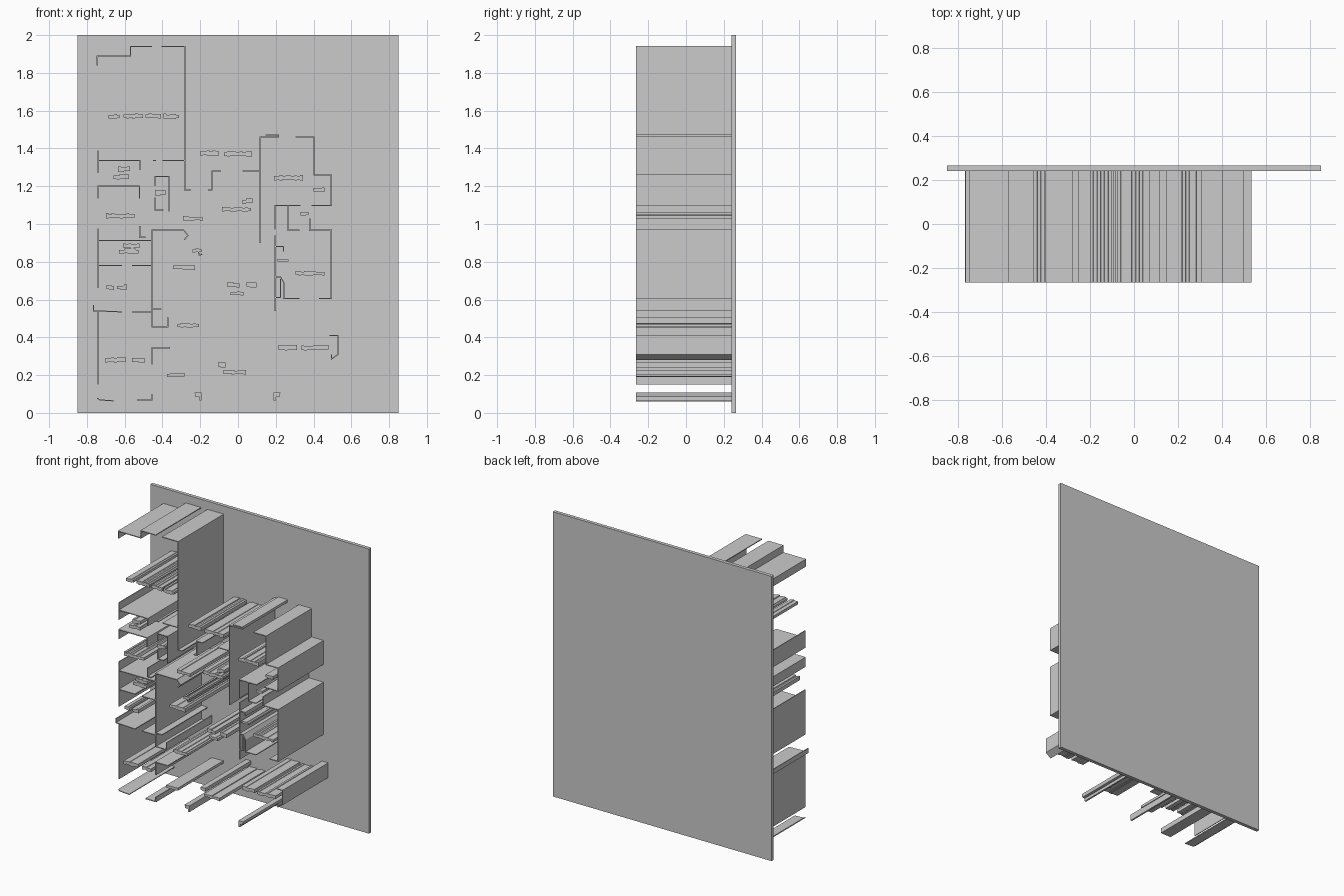
import bpy, bmesh, random
from mathutils import Vector

random.seed(4)
FRONT, BACK = -0.265, 0.24      # depth of everything standing on the slab
T = 0.006                       # wall thickness


def prism(bm, outline):
    """Extrude a closed (x, z) outline from the slab to the front."""
    a = [bm.verts.new((x, FRONT, z)) for x, z in outline]
    b = [bm.verts.new((x, BACK, z)) for x, z in outline]
    n = len(a)
    bm.faces.new(a)
    bm.faces.new(b[::-1])
    for i in range(n):
        j = (i + 1) % n
        bm.faces.new((a[j], a[i], b[i], b[j]))


def finish(name, bm):
    bmesh.ops.recalc_face_normals(bm, faces=bm.faces)
    me = bpy.data.meshes.new(name)
    bm.to_mesh(me)
    bm.free()
    bpy.context.collection.objects.link(bpy.data.objects.new(name, me))


def ribbon(path):
    """Mitred outline of a thin wall following a path."""
    p = [Vector(q) for q in path]
    left, right = [], []
    for i, q in enumerate(p):
        d = []
        if i > 0:
            d.append((q - p[i - 1]).normalized())
        if i < len(p) - 1:
            d.append((p[i + 1] - q).normalized())
        ns = [Vector((-v.y, v.x)) for v in d]
        m = sum(ns, Vector((0, 0))).normalized()
        off = m * (T / 2 / max(m.dot(ns[0]), 0.4))
        left.append(q + off)
        right.append(q - off)
    return left + right[::-1]


def walls(name, *paths):
    bm = bmesh.new()
    for path in paths:
        prism(bm, ribbon(path))
    finish(name, bm)


def ridge(bm, x0, x1, z, h=0.028):
    """A bar with an irregular stepped top and bottom edge."""
    n = max(3, round((x1 - x0) / 0.016))
    top, low = [], []
    for i in range(n):
        a = x0 + (x1 - x0) * i / n
        b = x0 + (x1 - x0) * (i + 1) / n
        t = z + h * random.choice((0.28, 0.4, 0.5))
        u = z - h * random.choice((0.3, 0.42, 0.5))
        top += [(a, t), (b - 0.002, t)]
        low += [(a, u), (b - 0.002, u)]
    prism(bm, top + low[::-1])


def ridges(name, *bars):
    bm = bmesh.new()
    for bar in bars:
        ridge(bm, *bar)
    finish(name, bm)


# back slab
bpy.ops.mesh.primitive_cube_add(size=1, location=(0, 0.2525, 1))
slab = bpy.context.object
slab.name = "base_slab"
slab.scale = (1.7, 0.025, 2)

# large upper left room
walls("upper_left_walls",
      [(-.745, 1.84), (-.745, 1.89), (-.57, 1.89), (-.57, 1.94), (-.455, 1.94)],
      [(-.405, 1.94), (-.282, 1.94), (-.282, 1.18), (-.25, 1.18)],
      [(-.16, 1.18), (-.138, 1.18), (-.138, 1.28), (-.09, 1.28)],
      [(-.45, 1.337), (-.435, 1.337)], [(-.40, 1.337), (-.285, 1.337)])

# small rooms at middle left
walls("middle_left_walls",
      [(-.742, 1.39), (-.742, 1.27)],
      [(-.74, 1.337), (-.518, 1.337), (-.518, 1.285)],
      [(-.742, 1.135), (-.742, 1.20), (-.522, 1.20), (-.522, 1.135)],
      [(-.44, 1.20), (-.44, 1.252), (-.365, 1.252), (-.365, 1.065)],
      [(-.44, 1.14), (-.44, 1.075), (-.395, 1.075)],
      [(-.742, .975), (-.742, .66)],
      [(-.74, .912), (-.455, .912)],
      [(-.74, .78), (-.615, .78)], [(-.56, .78), (-.455, .78)],
      [(-.52, .99), (-.52, .93), (-.49, .93)])

# hall wall and lower left room
walls("lower_left_walls",
      [(-.29, .968), (-.455, .968), (-.455, .455), (-.372, .455), (-.372, .505)],
      [(-.455, .55), (-.405, .55)],
      [(-.765, .57), (-.765, .54), (-.615, .535)],
      [(-.56, .535), (-.455, .535)], [(-.742, .535), (-.742, .15)],
      [(-.455, .255), (-.455, .345), (-.36, .345)],
      [(-.745, .078), (-.73, .068), (-.66, .064)],
      [(-.535, .068), (-.455, .068), (-.455, .10)])

# right wing
walls("upper_right_walls",
      [(.145, 1.472), (.215, 1.472), (.215, 1.46), (.118, 1.46), (.118, .90)],
      [(.025, 1.28), (.115, 1.28)],
      [(.305, 1.46), (.402, 1.46), (.402, 1.26), (.494, 1.26), (.494, 1.098), (.39, 1.098)],
      [(.195, .97), (.195, 1.098), (.33, 1.098)],
      [(.265, 1.098), (.265, .967), (.325, .967)])
walls("lower_right_walls",
      [(.38, 1.03), (.38, .967), (.494, .967), (.494, .605), (.43, .605)],
      [(.197, .94), (.197, .54)],
      [(.2, .88), (.24, .88), (.24, .855)],
      [(.2, .72), (.225, .72), (.242, .69), (.242, .605), (.325, .605)],
      [(.2, .61), (.225, .61), (.225, .71)])

# small posts and curls
walls("small_posts",
      [(.485, .41), (.53, .41), (.53, .31), (.495, .285), (.495, .31)],
      [(-.29, .97), (-.265, .94), (-.285, .915)],
      [(-.235, .85), (-.215, .87), (-.205, .835), (-.19, .84)])
for s, name, x in ((1, "left_corner_post", -.195), (-1, "right_corner_post", .19)):
    bm = bmesh.new()
    prism(bm, [(x - s * .035, .108), (x - s * .03, .085), (x - s * .01, .085),
               (x - s * .01, .065), (x + s * .002, .065), (x + s * .002, .108)][::s])
    finish(name, bm)

# irregular ridged bars inside the rooms
ridges("upper_ridges",
       (-.685, -.625, 1.57), (-.605, -.5, 1.572), (-.49, -.405, 1.572), (-.395, -.31, 1.57),
       (-.2, -.1, 1.375), (-.075, .075, 1.372),
       (-.635, -.57, 1.29), (-.66, -.575, 1.25), (-.44, -.38, 1.165),
       (.19, .345, 1.245), (.4, .46, 1.18, .024))
ridges("middle_ridges",
       (-.7, -.545, 1.043), (-.29, -.185, 1.03), (.025, .08, 1.12), (-.085, .07, 1.077),
       (.33, .375, 1.055, .024), (-.61, -.52, .885), (-.63, -.525, .855),
       (-.345, -.225, .77), (-.24, -.19, .86, .02), (.21, .27, .807, .016),
       (.305, .46, .74, .024))
ridges("lower_ridges",
       (-.695, -.655, .665), (-.64, -.585, .665), (-.055, .01, .678), (.045, .1, .678),
       (-.04, .03, .632, .022), (-.32, -.205, .463), (.215, .315, .345), (.335, .48, .345),
       (-.705, -.59, .28), (-.56, -.49, .28), (-.375, -.28, .2, .02),
       (-.105, -.065, .255), (-.08, .045, .215, .022))
